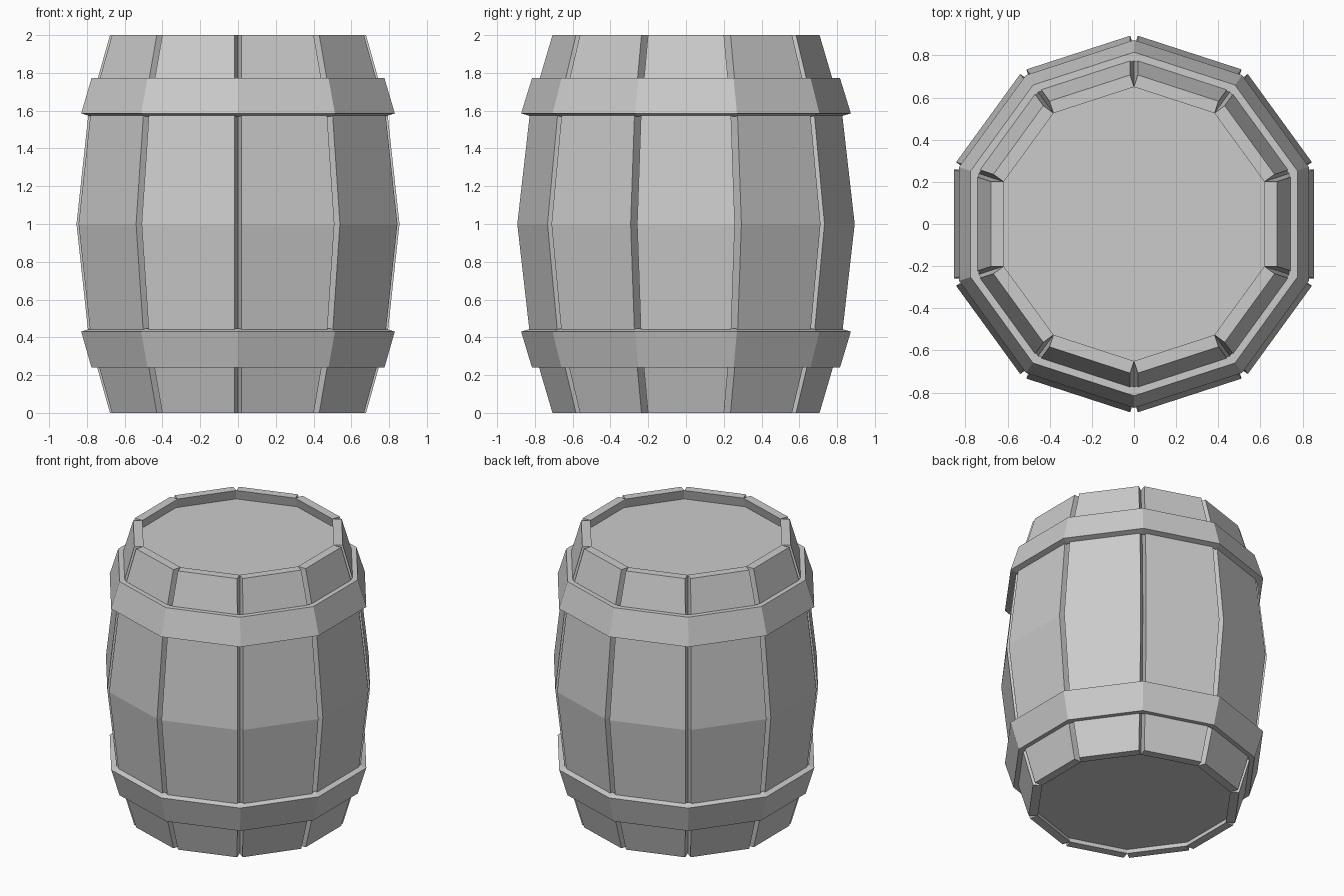
import bpy, bmesh, math
from mathutils import Matrix

if "Cube" in bpy.data.objects:
    bpy.data.objects.remove(bpy.data.objects["Cube"])

N = 10
TAN = math.tan(math.pi / N)
COS = math.cos(math.pi / N)
GAP = 0.019      # half gap between neighbouring staves, at the outside
THICK = 0.06     # stave thickness
# (height, distance from the axis to the flat outer face)
PROFILE = [(0, 0.678), (0.4, 0.79), (1, 0.855), (1.6, 0.79), (2, 0.678)]


def finish(name, bm):
    bmesh.ops.recalc_face_normals(bm, faces=bm.faces)
    mesh = bpy.data.meshes.new(name)
    bm.to_mesh(mesh)
    bm.free()
    obj = bpy.data.objects.new(name, mesh)
    bpy.context.collection.objects.link(obj)
    return obj


def stave(name, angle):
    bm = bmesh.new()
    rings = []
    for z, r in PROFILE:
        inner = r - THICK
        wo, wi = r * TAN - GAP, inner * TAN
        rings.append([bm.verts.new(p) for p in
                      ((r, -wo, z), (r, wo, z), (inner, wi, z), (inner, -wi, z))])
    for a, b in zip(rings, rings[1:]):
        for i in range(4):
            j = (i + 1) % 4
            bm.faces.new((a[i], a[j], b[j], b[i]))
    bm.faces.new(rings[0])
    bm.faces.new(rings[-1])
    bm.transform(Matrix.Rotation(angle, 4, 'Z'))
    return finish(name, bm)


def hoop(name, section):
    # ten-sided band swept from a closed (apothem, height) section
    bm = bmesh.new()
    rings = []
    for k in range(N):
        a = math.tau * (k + 0.5) / N
        rings.append([bm.verts.new((r / COS * math.cos(a), r / COS * math.sin(a), z))
                      for r, z in section])
    m = len(section)
    for k in range(N):
        a, b = rings[k], rings[(k + 1) % N]
        for i in range(m):
            j = (i + 1) % m
            bm.faces.new((a[i], b[i], b[j], a[j]))
    return finish(name, bm)


def lid(name, z, r, depth):
    bm = bmesh.new()
    bmesh.ops.create_cone(bm, cap_ends=True, segments=N, radius1=r / COS,
                          radius2=r / COS, depth=depth)
    # corners line up with the gaps between staves
    ang = math.atan2(bm.verts[:][0].co.y, bm.verts[:][0].co.x)
    bm.transform(Matrix.Translation((0, 0, z)) @
                 Matrix.Rotation(math.pi / N - ang, 4, 'Z'))
    return finish(name, bm)


# Staves
for k in range(N):
    stave(f"stave_{k + 1}", math.tau * k / N)

# Hoops
hoop("upper_hoop", [(0.775, 1.773), (0.83, 1.586), (0.78, 1.57), (0.735, 1.773)])
hoop("lower_hoop", [(0.775, 0.239), (0.83, 0.43), (0.78, 0.446), (0.735, 0.239)])

# Recessed ends
lid("top_lid", 1.91, 0.64, 0.04)
lid("bottom_lid", 0.055, 0.63, 0.04)
